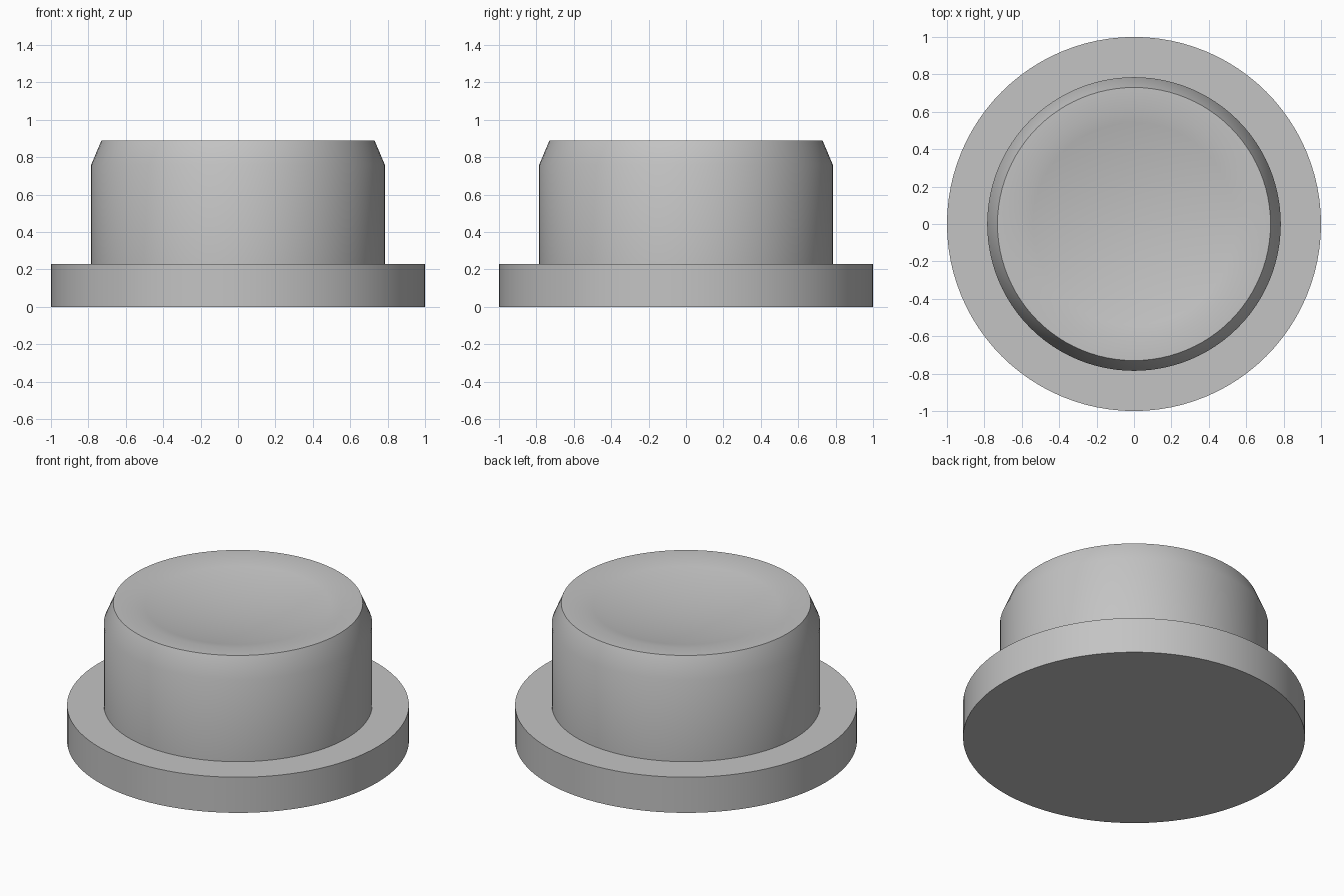
import bpy, bmesh, math

SEGMENTS = 96

cube = bpy.data.objects.get("Cube")
if cube:
    bpy.data.objects.remove(cube, do_unlink=True)

grey = bpy.data.materials.new("plain grey")
grey.use_nodes = True
colour = (0.55, 0.55, 0.55, 1)
grey.diffuse_color = colour
grey.node_tree.nodes["Principled BSDF"].inputs["Base Color"].default_value = colour


def lathe(name, profile):
    """Revolve (radius, height) points around z; zero radius closes to a point."""
    bm = bmesh.new()
    verts = [bm.verts.new((r, 0, z)) for r, z in profile]
    edges = [bm.edges.new(pair) for pair in zip(verts, verts[1:])]
    bmesh.ops.spin(bm, geom=verts + edges, axis=(0, 0, 1), cent=(0, 0, 0),
                   angle=math.tau, steps=SEGMENTS, use_duplicate=False)
    bmesh.ops.remove_doubles(bm, verts=bm.verts[:], dist=1e-4)
    bmesh.ops.recalc_face_normals(bm, faces=bm.faces[:])
    mesh = bpy.data.meshes.new(name)
    bm.to_mesh(mesh)
    bm.free()
    mesh.materials.append(grey)
    obj = bpy.data.objects.new(name, mesh)
    bpy.context.collection.objects.link(obj)
    bpy.ops.object.select_all(action='DESELECT')
    obj.select_set(True)
    bpy.context.view_layer.objects.active = obj
    bpy.ops.object.shade_smooth_by_angle(angle=math.radians(35))
    return obj


# Shallow finger dish, from its rim down to the centre
TOP, DISH_RADIUS, DISH_DEPTH = 0.89, 0.62, 0.07
dish = [(DISH_RADIUS * i / 8, TOP - DISH_DEPTH * (1 - (i / 8) ** 2))
        for i in range(8, -1, -1)]

# Flange, body, chamfer and dished top in one continuous turned profile
lathe("flanged_button", [(0, 0), (1, 0), (1, 0.23), (0.785, 0.23),
                         (0.785, 0.76), (0.73, TOP)] + dish)
